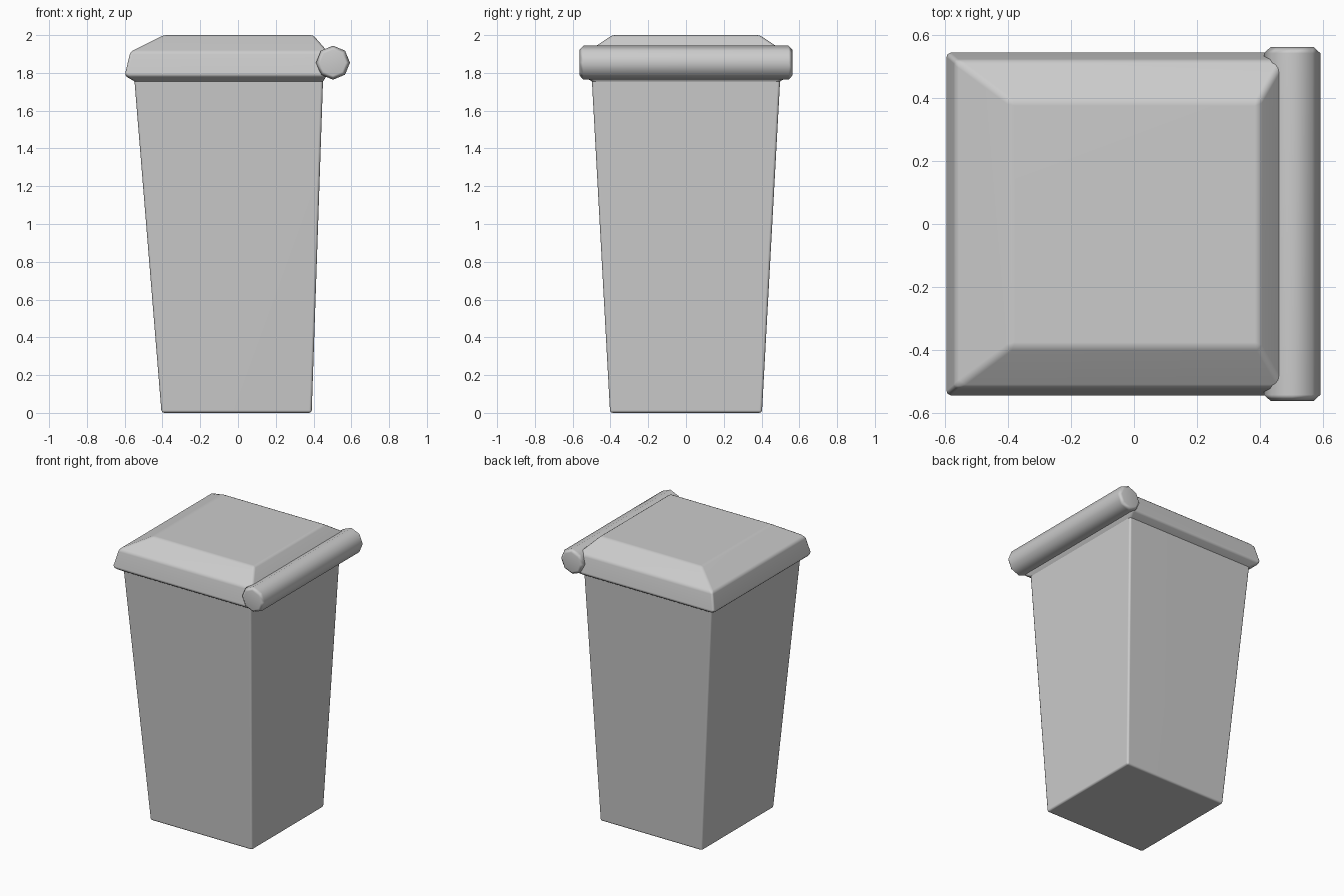
import bpy, bmesh, math
from mathutils import Matrix

if "Cube" in bpy.data.objects:
    bpy.data.objects.remove(bpy.data.objects["Cube"])


def finish(name, bm, bevel, segments):
    bmesh.ops.recalc_face_normals(bm, faces=bm.faces)
    mesh = bpy.data.meshes.new(name)
    bm.to_mesh(mesh)
    bm.free()
    ob = bpy.data.objects.new(name, mesh)
    bpy.context.collection.objects.link(ob)
    mod = ob.modifiers.new("Soft edges", 'BEVEL')
    mod.width = bevel
    mod.segments = segments
    mod.limit_method = 'ANGLE'
    mod.angle_limit = math.radians(20)
    mesh.shade_smooth()
    ob.modifiers.new("Flat faces", 'WEIGHTED_NORMAL')
    return ob


def loft(name, rings, cap_bottom=False, cap_top=False):
    """Rectangular rings (x_min, x_max, half_y, z) joined from bottom to top."""
    bm = bmesh.new()
    loops = [[bm.verts.new(p) for p in
              ((x0, -y, z), (x1, -y, z), (x1, y, z), (x0, y, z))]
             for x0, x1, y, z in rings]
    for a, b in zip(loops, loops[1:]):
        for i in range(4):
            j = (i + 1) % 4
            bm.faces.new((a[i], a[j], b[j], b[i]))
    if cap_bottom:
        bm.faces.new(loops[0][::-1])
    if cap_top:
        bm.faces.new(loops[-1])
    # Orient outwards even though one end may be open
    ob = finish(name, bm, 0.014, 2)
    return ob


RIM = (-0.548, 0.45, 0.498, 1.755)

# Tapered container
loft("bin_body", [(-0.405, 0.39, 0.402, 0.0), RIM], cap_bottom=True)

# Overhanging lid with sloped shoulders
loft("lid", [RIM,
             (-0.6, 0.47, 0.548, 1.785),
             (-0.57, 0.475, 0.522, 1.912),
             (-0.393, 0.398, 0.39, 2.0)], cap_top=True)

# Eight-sided hinge bar along the rear edge
bm = bmesh.new()
bmesh.ops.create_cone(bm, cap_ends=True, segments=8, radius1=0.09, radius2=0.09,
                      depth=1.126,
                      matrix=Matrix.Translation((0.503, 0, 1.854))
                      @ Matrix.Rotation(math.pi / 2, 4, 'X'))
bar = finish("hinge_bar", bm, 0.02, 1)
bar.modifiers["Soft edges"].angle_limit = math.radians(60)
